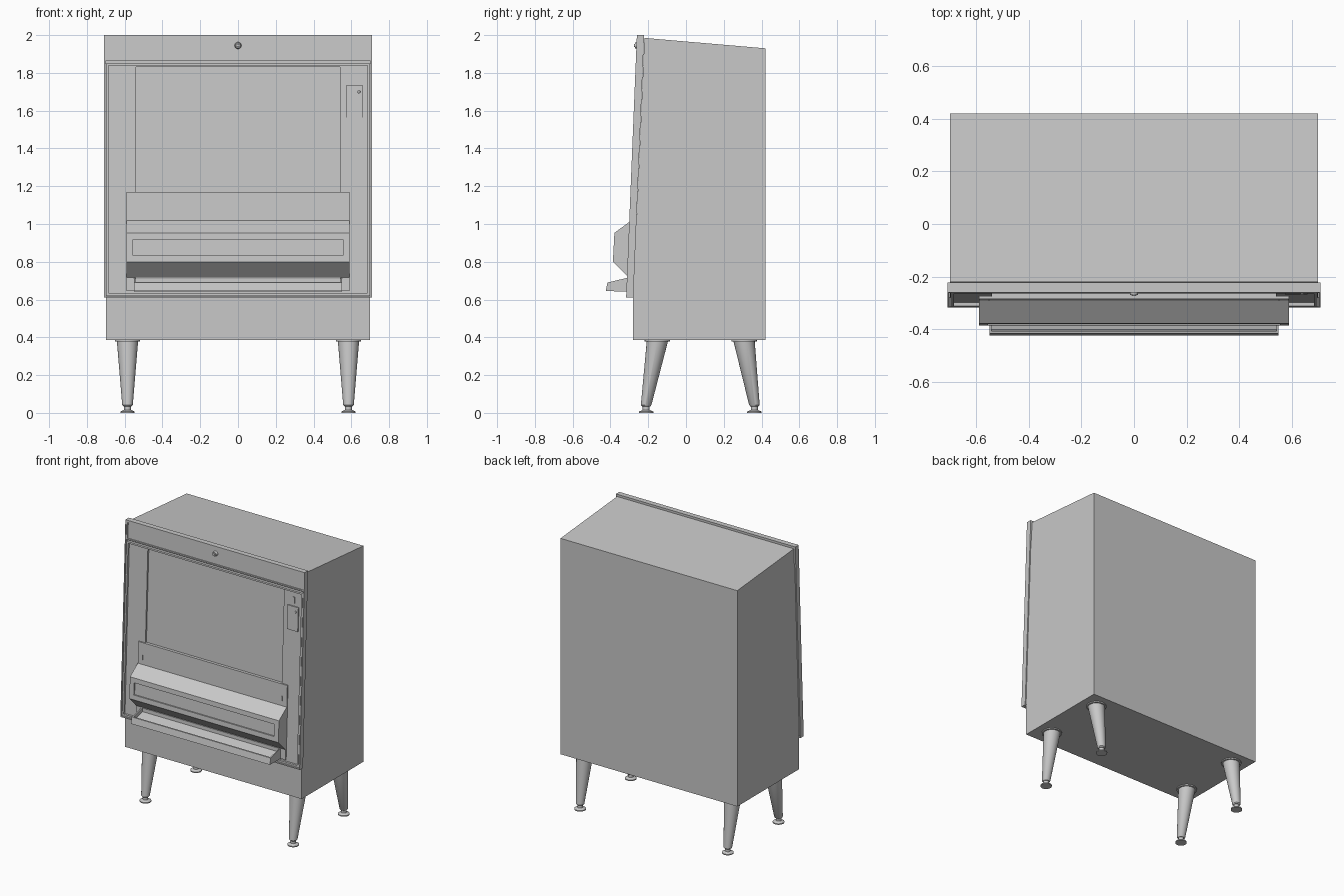
import bpy, bmesh, math
from mathutils import Vector, Matrix

cube = bpy.data.objects.get("Cube")
if cube:
    bpy.data.objects.remove(cube, do_unlink=True)

grey = bpy.data.materials.new("light grey")
grey.diffuse_color = (0.58, 0.58, 0.58, 1)
grey.use_nodes = True
grey.node_tree.nodes["Principled BSDF"].inputs["Base Color"].default_value = (0.58, 0.58, 0.58, 1)


def finish(bm, name, smooth=False):
    bmesh.ops.recalc_face_normals(bm, faces=bm.faces)
    mesh = bpy.data.meshes.new(name)
    bm.to_mesh(mesh)
    bm.free()
    mesh.materials.append(grey)
    ob = bpy.data.objects.new(name, mesh)
    bpy.context.collection.objects.link(ob)
    if smooth:
        bpy.ops.object.select_all(action='DESELECT')
        ob.select_set(True)
        bpy.context.view_layer.objects.active = ob
        bpy.ops.object.shade_smooth_by_angle(angle=math.radians(35))
    return ob


def front_y(z, d=0.0):
    """Leaning front plane of the machine, d is the depth behind it."""
    return -0.317 + (z - 0.61) * 0.041 + d


def add_prism(bm, profile, x0, x1):
    """Extrude a (y, z) profile along x."""
    a = [bm.verts.new((x0, y, z)) for y, z in profile]
    b = [bm.verts.new((x1, y, z)) for y, z in profile]
    n = len(profile)
    bm.faces.new(a)
    bm.faces.new(b[::-1])
    return [bm.faces.new((a[i], b[i], b[(i + 1) % n], a[(i + 1) % n])) for i in range(n)]


def add_slab(bm, x0, x1, z0, z1, d0, d1):
    """Box that follows the leaning front."""
    prof = [(front_y(z0, d0), z0), (front_y(z1, d0), z1), (front_y(z1, d1), z1), (front_y(z0, d1), z0)]
    add_prism(bm, prof, x0, x1)


def slabs(name, *boxes):
    bm = bmesh.new()
    for b in boxes:
        add_slab(bm, *b)
    return finish(bm, name)


def frame(name, w, z0, z1, t, d0, d1):
    return slabs(name, (-w, -w + t, z0, z1, d0, d1), (w - t, w, z0, z1, d0, d1),
                 (-w + t, w - t, z0, z0 + t, d0, d1), (-w + t, w - t, z1 - t, z1, d0, d1))


def inset_prism(name, profile, w, face, thickness, depth):
    """Prism with a rectangular pocket sunk into one of its side faces."""
    bm = bmesh.new()
    f = add_prism(bm, profile, -w, w)[face]
    bmesh.ops.recalc_face_normals(bm, faces=bm.faces)
    bmesh.ops.inset_region(bm, faces=[f], thickness=thickness, use_even_offset=True)
    n = f.normal.copy()
    walls = bmesh.ops.extrude_face_region(bm, geom=[f])
    bmesh.ops.translate(bm, vec=-n * depth,
                        verts=[v for v in walls["geom"] if isinstance(v, bmesh.types.BMVert)])
    if f.is_valid:
        bm.faces.remove(f)
    return finish(bm, name)


def lathe(name, rings, sides=24):
    """Stack of (x, y, z, radius) rings, closed at both ends."""
    bm = bmesh.new()
    prev = None
    for x, y, z, r in rings:
        ring = [bm.verts.new((x + r * math.cos(a), y + r * math.sin(a), z))
                for a in (2 * math.pi * i / sides for i in range(sides))]
        if prev:
            for i in range(sides):
                j = (i + 1) % sides
                bm.faces.new((prev[i], prev[j], ring[j], ring[i]))
        else:
            bm.faces.new(ring)
        prev = ring
    bm.faces.new(prev)
    return finish(bm, name, True)


def knob(name, x, z, d, r, length):
    bm = bmesh.new()
    m = Matrix.Translation((x, front_y(z, d) - length / 2, z)) @ Matrix.Rotation(math.pi / 2, 4, 'X')
    bmesh.ops.create_cone(bm, cap_ends=True, segments=20, radius1=r, radius2=r * 0.8, depth=length, matrix=m)
    return finish(bm, name, True)


# cabinet body with leaning front and sloping top
bm = bmesh.new()
add_prism(bm, [(-0.28, 0.385), (0.42, 0.385), (0.42, 1.93), (-0.22, 1.985), (-0.28, 0.61)], -0.70, 0.70)
finish(bm, "cabinet")

# outer frame, header and door
frame("outer_frame", 0.71, 0.61, 2.0, 0.008, 0.0, 0.038)
frame("header_rim", 0.702, 1.862, 1.992, 0.009, 0.003, 0.038)
slabs("header_panel", (-0.693, 0.693, 1.871, 1.983, 0.010, 0.038))
slabs("header_groove", (-0.702, 0.702, 1.85, 1.862, 0.022, 0.038))
frame("door_rim", 0.698, 0.622, 1.85, 0.012, 0.003, 0.038)
slabs("door_surround",
      (-0.686, -0.54, 0.634, 1.838, 0.018, 0.038), (0.54, 0.686, 0.634, 1.838, 0.018, 0.038),
      (-0.54, 0.54, 1.83, 1.838, 0.018, 0.038), (-0.54, 0.54, 0.634, 0.65, 0.018, 0.038))
slabs("display_panel", (-0.54, 0.54, 0.65, 1.83, 0.030, 0.038))

# header lock
knob("header_lock", 0, 1.945, 0.010, 0.018, 0.018)
knob("header_lock_core", 0, 1.945, -0.008, 0.009, 0.004)

# coin plate, lock and slot on the door's left side
slabs("coin_plate", (0.575, 0.66, 1.565, 1.735, 0.010, 0.018))
slabs("coin_slot", (0.615, 0.627, 1.755, 1.80, 0.013, 0.018))
knob("coin_lock", 0.64, 1.70, 0.010, 0.008, 0.006)

# backing plate of the dispenser with two small guides
slabs("dispenser_plate", (-0.59, 0.59, 0.645, 1.17, 0.009, 0.032))
slabs("dispenser_guides", *[(s * 0.552 - 0.002, s * 0.552 + 0.002, 1.05, 1.085, 0.005, 0.009) for s in (-1, 1)])

# dispenser hood with a sunken front label area
inset_prism("dispenser_hood",
            [(-0.285, 1.022), (-0.379, 0.953), (-0.387, 0.80), (-0.305, 0.718), (-0.285, 0.718)],
            0.59, 1, 0.034, 0.010)

# delivery tray, open on top
inset_prism("delivery_tray",
            [(-0.298, 0.642), (-0.425, 0.645), (-0.416, 0.690), (-0.298, 0.718)],
            0.55, 2, 0.008, 0.028)

# four splayed legs with mounting flange and foot
for side, sx in (("right", -1), ("left", 1)):
    for end, top_y, low_y in (("front", -0.152, -0.211), ("back", 0.308, 0.362)):
        x = sx * 0.585
        lathe(f"{end}_{side}_leg", [(x, low_y, 0.035, 0.022), (x, low_y, 0.042, 0.028),
                                    (x, top_y, 0.377, 0.056), (x, top_y, 0.377, 0.067),
                                    (x, top_y, 0.386, 0.067)])
        lathe(f"{end}_{side}_foot", [(x, low_y, 0.0, 0.038), (x, low_y, 0.007, 0.038),
                                     (x, low_y, 0.016, 0.018), (x, low_y, 0.040, 0.018)])
